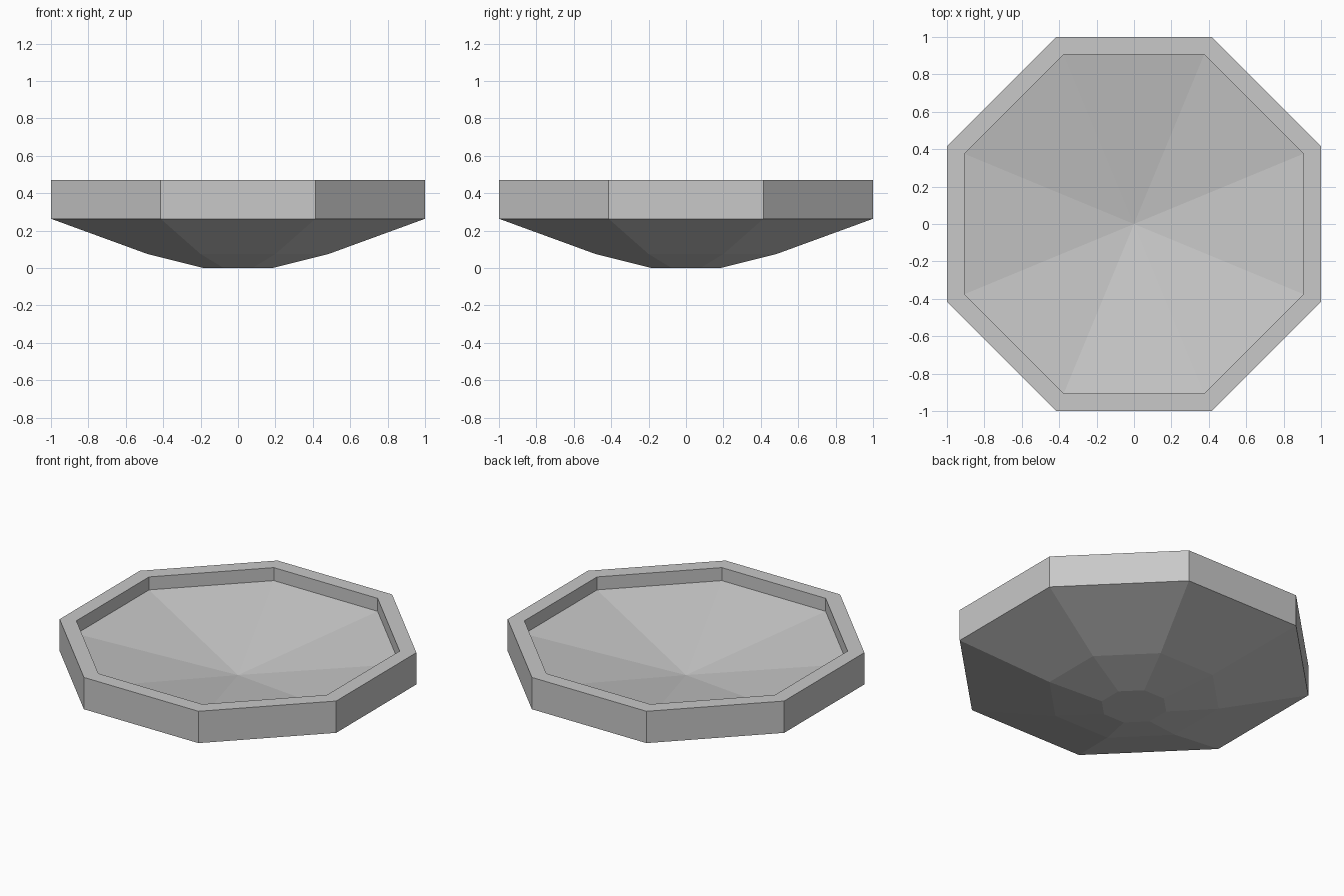
import bpy, bmesh, math

if "Cube" in bpy.data.objects:
    bpy.data.objects.remove(bpy.data.objects["Cube"])

SIDES = 8
grey = bpy.data.materials.new("light grey")
grey.diffuse_color = (0.58, 0.58, 0.58, 1)
grey.use_nodes = True
grey.node_tree.nodes["Principled BSDF"].inputs["Base Color"].default_value = grey.diffuse_color


def lathe(name, profile, cap_start=False):
    """Sweep (flat-side radius, height) points round an octagon; radius 0 is a centre point."""
    bm = bmesh.new()
    rings = []
    for r, z in profile:
        if r == 0:
            rings.append([bm.verts.new((0, 0, z))] * SIDES)
            continue
        R = r / math.cos(math.pi / SIDES)
        angles = [(i + 0.5) * math.tau / SIDES for i in range(SIDES)]
        rings.append([bm.verts.new((R * math.cos(a), R * math.sin(a), z)) for a in angles])
    for low, high in zip(rings, rings[1:]):
        for i in range(SIDES):
            j = (i + 1) % SIDES
            corners = dict.fromkeys((low[i], low[j], high[j], high[i]))
            bm.faces.new(list(corners))
    if cap_start:
        bm.faces.new(rings[0][::-1])
    mesh = bpy.data.meshes.new(name)
    bm.to_mesh(mesh)
    bm.free()
    mesh.materials.append(grey)
    obj = bpy.data.objects.new(name, mesh)
    bpy.context.collection.objects.link(obj)
    return obj


# Faceted bowl below the rim, with a flat foot
lathe("bowl_underside", [(0.185, 0), (0.485, 0.075), (1.0, 0.263)], cap_start=True)

# Upright outer wall, flat lip and short inner wall
lathe("rim", [(1.0, 0.263), (1.0, 0.471), (0.906, 0.471), (0.906, 0.386)])

# Shallow inner floor sinking to the centre
lathe("dish_floor", [(0.906, 0.386), (0, 0.215)])
